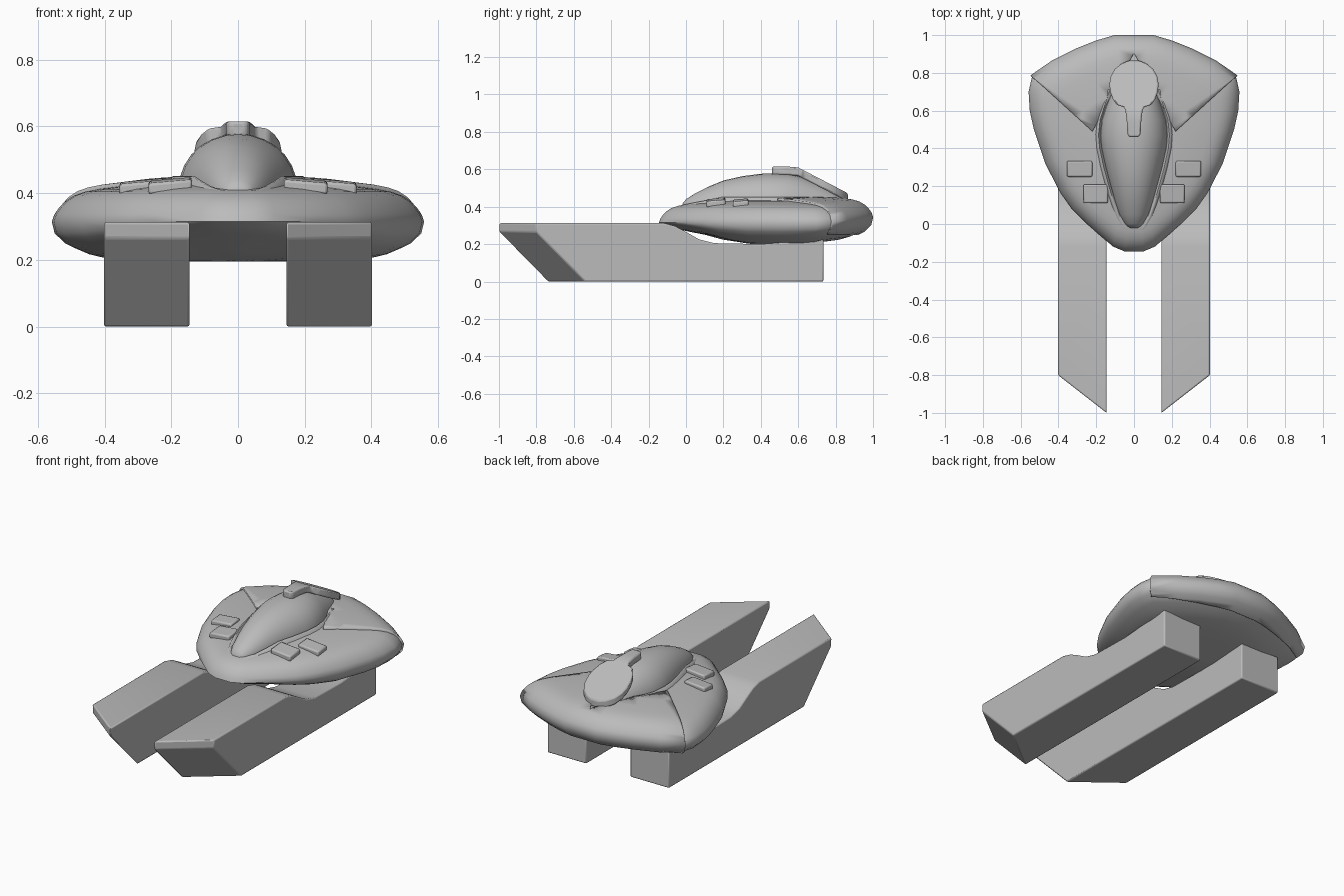
import bpy, bmesh, math
from mathutils import Vector

if "Cube" in bpy.data.objects:
    bpy.data.objects.remove(bpy.data.objects["Cube"])

GREY = (0.5, 0.5, 0.5, 1)
grey = bpy.data.materials.new("plain grey")
grey.use_nodes = True
grey.diffuse_color = GREY
grey.node_tree.nodes["Principled BSDF"].inputs["Base Color"].default_value = GREY


def finish(name, bm, bevel=0, angle=40):
    bmesh.ops.recalc_face_normals(bm, faces=bm.faces)
    mesh = bpy.data.meshes.new(name)
    bm.to_mesh(mesh)
    bm.free()
    mesh.materials.append(grey)
    obj = bpy.data.objects.new(name, mesh)
    bpy.context.collection.objects.link(obj)
    if bevel:
        mod = obj.modifiers.new("soft edges", "BEVEL")
        mod.width, mod.segments, mod.limit_method = bevel, 2, "ANGLE"
    bpy.ops.object.select_all(action="DESELECT")
    obj.select_set(True)
    bpy.context.view_layer.objects.active = obj
    bpy.ops.object.shade_smooth_by_angle(angle=math.radians(angle))
    return obj


def loft(rings, closed=True):
    """Skin a list of equal point rings and cap both ends."""
    bm = bmesh.new()
    rows = [[bm.verts.new(p) for p in ring] for ring in rings]
    n = len(rows[0])
    for a, b in zip(rows, rows[1:]):
        for i in range(n):
            j = (i + 1) % n
            bm.faces.new((a[i], a[j], b[j], b[i]))
    if closed:
        bm.faces.new(rows[0])
        bm.faces.new(rows[-1])
    return bm


def lerp_table(table, t):
    for (t0, v0), (t1, v1) in zip(table, table[1:]):
        if t <= t1:
            return v0 + (v1 - v0) * (t - t0) / (t1 - t0)
    return table[-1][1]


# Hull: plan outline shrunk ring by ring, with heights from section tables
half = [(0.05, -.145), (.11, -.12), (.25, 0), (.33, .08), (.39, .165), (.47, .32), (.53, .5),
        (.552, .6), (.558, .7), (.54, .78), (.43, .855), (.3, .92), (.2, .96), (.1, .99)]
outline = half + [(-x, y) for x, y in reversed(half)]
TOP = [(0, .445), (.5, .43), (.75, .412), (.86, .4), (.93, .375), (.98, .345), (1, .315)]
SIDE = [(0, .195), (.6, .197), (.75, .207), (.84, .225), (.93, .25), (.985, .28), (1, .315)]
NOSE = [(0, .197), (.12, .2), (.4, .225), (.56, .25), (.74, .27), (.9, .29), (1, .315)]
CENTRE = Vector((0, .42))


def hull_point(p, s, upper):
    d = Vector(p) - CENTRE
    nose = max(0, -d.normalized().y) ** 2
    if upper:
        z = lerp_table(TOP, s)
    else:
        z = lerp_table(SIDE, s) * (1 - nose) + lerp_table(NOSE, s) * nose
    z += max(0, p[1] - .75) * .12 * s
    q = CENTRE + d * s
    return (q.x, q.y, z)


def hull_mesh():
    upper = [.08, .3, .5, .65, .75, .82, .88, .93, .96, .985]
    lower = [.985, .96, .93, .88, .8, .7, .56, .4, .2, .08]
    rings = [[hull_point(p, s, True) for p in outline] for s in upper]
    rings.append([hull_point(p, 1, True) for p in outline])
    rings += [[hull_point(p, s, False) for p in outline] for s in lower]
    return loft(rings)


finish("hull", hull_mesh(), angle=50)

# Rear armour shell: offset hull skin trimmed along the angled seams
bm = hull_mesh()
bmesh.ops.recalc_face_normals(bm, faces=bm.faces)
bm.normal_update()
for v, n in [(v, v.normal.copy()) for v in bm.verts]:
    v.co += n * .011


def trim(point, keep):
    bmesh.ops.bisect_plane(bm, geom=bm.verts[:] + bm.edges[:] + bm.faces[:], plane_co=point,
                           plane_no=keep, clear_inner=True)


trim((0, 0, 0), (1, 0, 0))
trim((.22, .49, 0), (-.295, .325, 0))
trim((.22, .49, 0), (.19, .10, 0))
trim((0, 0, .25), (0, 0, 1))
copy = bmesh.ops.duplicate(bm, geom=bm.verts[:] + bm.edges[:] + bm.faces[:])["geom"]
for v in copy:
    if isinstance(v, bmesh.types.BMVert):
        v.co.x *= -1
bmesh.ops.reverse_faces(bm, faces=[f for f in copy if isinstance(f, bmesh.types.BMFace)])
bmesh.ops.remove_doubles(bm, verts=bm.verts, dist=.0005)
shell = finish("rear_shell", bm)
solid = shell.modifiers.new("thickness", "SOLIDIFY")
solid.thickness, solid.offset = .025, -1

# Canopy: domed sections (y, half width, top height)
stations = [(-.02, .03, .415), (0, .05, .44), (.05, .078, .472), (.12, .102, .507), (.2, .125, .54),
            (.3, .152, .563), (.4, .174, .576), (.47, .18, .578), (.55, .172, .575),
            (.62, .15, .56), (.7, .125, .53), (.78, .1, .49), (.84, .07, .45)]
BASE = .395


def dome(y, w, h):
    arc = [math.pi * i / 14 for i in range(15)]
    return [(w * math.cos(a), y, BASE + (h - BASE) * math.sin(a) ** .9) for a in arc]


finish("canopy", loft([dome(*s) for s in stations]), angle=60)

# Sloping collar that blends the canopy into the hull
collar = [(w, y) for y, w, h in stations[:11]]
loop = collar + [(-x, y) for x, y in reversed(collar)]


def collar_ring(grow, lift):
    ring = []
    for x, y in loop:
        d = Vector((x, (y - .4) * .45)).normalized() * grow
        ring.append((x + d.x, y + d.y, .4 + lift * min(1, max(0, y + .05) / .25)))
    return ring


finish("canopy_collar", loft([collar_ring(.03, .015), collar_ring(.017, .05), collar_ring(.008, .052),
                              collar_ring(-.006, .03)], closed=False), angle=60)

# Dorsal keyhole: narrow neck running into a sloped disc
key = [(.46, .022), (.475, .035), (.54, .038), (.6, .045), (.62, .055), (.63, .092), (.66, .112),
       (.7, .126), (.74, .13), (.78, .124), (.82, .102), (.85, .065), (.865, .025)]


def key_ring(y, w):
    top = .615 - max(0, y - .59) * .52
    low = top - .045
    return [(-w, y, top), (w, y, top), (w, y, low), (-w, y, low)]


finish("dorsal_keyhole", loft([key_ring(*s) for s in key]), bevel=.008)

# Twin pontoons: side profile swept across, with raked front ends
profile = [(-1, .313), (-1, .265), (-.74, 0), (.735, 0), (.735, .225), (.4, .2), (.15, .205),
           (.07, .225), (0, .265), (-.06, .297), (-.12, .313)]
for side, label in ((1, "left"), (-1, "right")):
    inner = [(side * .145, y, z) for y, z in profile]
    outer = [(side * .402, y + (.2 if i < 3 else 0), z) for i, (y, z) in enumerate(profile)]
    finish(label + "_pontoon", loft([inner, outer]), bevel=.007, angle=35)

    # Raised deck pads, tilted to follow the hull
    pads = (("outer", (.288, .292, .419), (.134, .084, .034)),
            ("inner", (.203, .16, .422), (.13, .1, .034)))
    for kind, centre, size in pads:
        bm = bmesh.new()
        bmesh.ops.create_cube(bm, size=1)
        tilt = math.tan(math.radians(5))
        for v in bm.verts:
            x, y, z = (c * s for c, s in zip(v.co, size))
            v.co = (side * (centre[0] + x), centre[1] + y, centre[2] + z - x * tilt + y * .08)
        finish(label + "_" + kind + "_pad", bm, bevel=.008)
